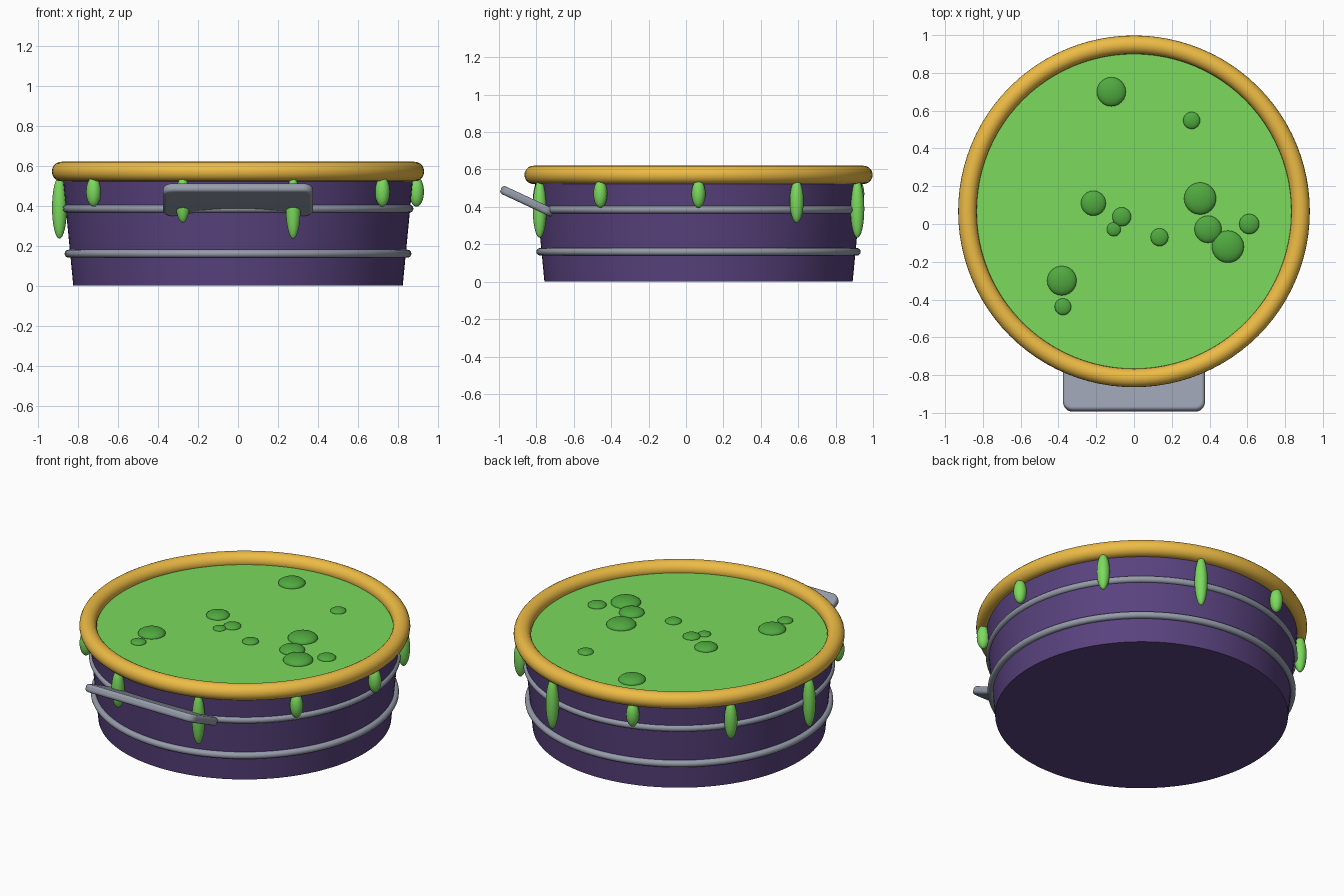
import bpy, bmesh
from math import sin, cos, radians, pi

if "Cube" in bpy.data.objects:
    bpy.data.objects.remove(bpy.data.objects["Cube"])

CY = 0.067  # tub centre in y


def material(name, rgb):
    m = bpy.data.materials.new(name)
    m.diffuse_color = (*rgb, 1)
    m.use_nodes = True
    m.node_tree.nodes["Principled BSDF"].inputs["Base Color"].default_value = m.diffuse_color
    return m


PURPLE = material("purple", (0.10, 0.055, 0.21))
GOLD = material("gold", (0.85, 0.50, 0.06))
GREEN = material("green", (0.20, 0.70, 0.11))
DARK_GREEN = material("dark_green", (0.08, 0.40, 0.05))
GREY = material("grey", (0.30, 0.33, 0.40))


def finish(name, mat):
    ob = bpy.context.object
    ob.name = name
    ob.data.materials.append(mat)
    bpy.ops.object.shade_smooth_by_angle(angle=radians(40))
    return ob


def ring(name, radius, tube, z, mat):
    bpy.ops.mesh.primitive_torus_add(location=(0, CY, z), major_radius=radius, minor_radius=tube,
                                     major_segments=96, minor_segments=20)
    return finish(name, mat)


def blob(name, loc, scale, mat):
    bpy.ops.mesh.primitive_uv_sphere_add(segments=24, ring_count=16, radius=1, location=loc)
    bpy.context.object.scale = scale
    return finish(name, mat)


# Tapered tub
bpy.ops.mesh.primitive_cone_add(vertices=96, radius1=0.824, radius2=0.876, depth=0.54,
                                location=(0, CY, 0.27))
finish("tub", PURPLE)

# Slime surface filling the rim
bpy.ops.mesh.primitive_cylinder_add(vertices=96, radius=0.85, depth=0.04, location=(0, CY, 0.54))
finish("slime_surface", GREEN)

# Rim and metal bands
ring("rim", 0.882, 0.049, 0.571, GOLD)
ring("upper_band", 0.857, 0.02, 0.385, GREY)
ring("lower_band", 0.847, 0.02, 0.16, GREY)

# Drips under the rim, three lengths in rotation
for i in range(10):
    a = i * pi / 5
    half = (0.075, 0.115, 0.155)[i % 3]
    blob(f"drip_{i + 1}", (0.893 * cos(a), CY + 0.893 * sin(a), 0.545 - half),
         (0.037, 0.037, half), GREEN)

# Flattened bubbles on the slime (x, y, radius)
bubbles = [(-0.12, 0.70, 0.077), (0.305, 0.548, 0.045), (-0.215, 0.11, 0.066),
           (-0.065, 0.038, 0.05), (-0.107, -0.028, 0.037), (0.135, -0.07, 0.047),
           (0.35, 0.135, 0.085), (0.392, -0.028, 0.072), (0.497, -0.12, 0.085),
           (0.61, 0.0, 0.053), (-0.382, -0.30, 0.078), (-0.376, -0.438, 0.044)]
for i, (x, y, r) in enumerate(bubbles):
    blob(f"bubble_{i + 1}", (x, y, 0.561), (r, r, 0.4 * r), DARK_GREEN)

# Tilted front handle: slab with rounded corners and softened edges
bpy.ops.mesh.primitive_cube_add(size=1, location=(0, -0.848, 0.43), rotation=(radians(-25), 0, 0))
handle = bpy.context.object
bm = bmesh.new()
bmesh.ops.create_cube(bm, size=1)
bmesh.ops.scale(bm, vec=(0.75, 0.31, 0.046), verts=bm.verts)
corners = [e for e in bm.edges if abs(e.verts[0].co.z - e.verts[1].co.z) > 0.01]
bmesh.ops.bevel(bm, geom=corners, offset=0.05, segments=6, profile=0.5, affect='EDGES')
bm.to_mesh(handle.data)
bm.free()
bev = handle.modifiers.new("soft_edges", 'BEVEL')
bev.width = 0.015
bev.segments = 3
finish("handle", GREY)
